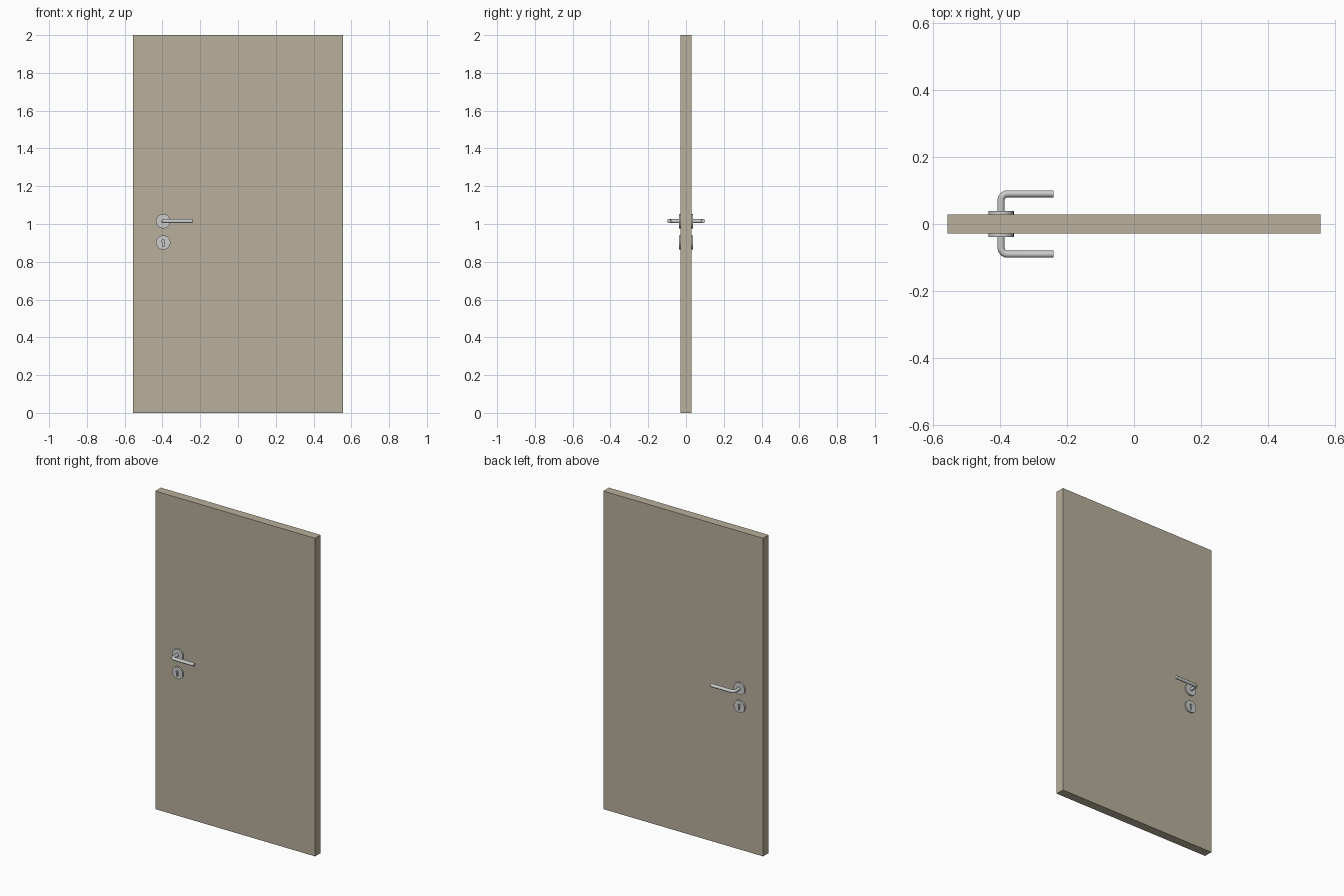
import bpy, bmesh, math
from mathutils import Vector

if "Cube" in bpy.data.objects:
    bpy.data.objects.remove(bpy.data.objects["Cube"])

HW, HT = 0.556, 0.028          # door half width and half thickness
X, Z_LEVER, Z_LOCK = -0.396, 1.015, 0.902
R, FACE = 0.038, 0.038         # rosette radius and front plane


def mesh_object(name, bm):
    bmesh.ops.recalc_face_normals(bm, faces=bm.faces)
    me = bpy.data.meshes.new(name)
    bm.to_mesh(me)
    bm.free()
    ob = bpy.data.objects.new(name, me)
    bpy.context.collection.objects.link(ob)
    return ob


def extrude_outline(name, pts, y0, y1):
    """Solid from an (x, z) outline, running from y0 to y1."""
    bm = bmesh.new()
    f = bm.faces.new([bm.verts.new((x, y0, z)) for x, z in pts])
    ext = bmesh.ops.extrude_face_region(bm, geom=[f])
    vs = [v for v in ext["geom"] if isinstance(v, bmesh.types.BMVert)]
    bmesh.ops.translate(bm, verts=vs, vec=(0, y1 - y0, 0))
    if f.is_valid and len(bm.faces) < len(pts) + 2:
        bm.faces.new([v for v in f.verts])
    return mesh_object(name, bm)


def arc(cx, cz, r, a0, a1, n):
    return [(cx + r * math.cos(math.radians(a0 + (a1 - a0) * i / n)),
             cz + r * math.sin(math.radians(a0 + (a1 - a0) * i / n))) for i in range(n + 1)]


def finish(ob):
    """Mirror to the back side and shade smooth with sharp edges."""
    ob.modifiers.new("both_sides", 'MIRROR').use_axis = (False, True, False)
    bpy.ops.object.select_all(action='DESELECT')
    ob.select_set(True)
    bpy.context.view_layer.objects.active = ob
    bpy.ops.object.shade_smooth_by_angle(angle=math.radians(35))


# door leaf
door = extrude_outline("door_leaf", [(-HW, 0), (HW, 0), (HW, 2), (-HW, 2)], -HT, HT)
mat = bpy.data.materials.new("door_paint")
mat.diffuse_color = (0.48, 0.43, 0.33, 1)
mat.use_nodes = True
mat.node_tree.nodes["Principled BSDF"].inputs["Base Color"].default_value = mat.diffuse_color
door.data.materials.append(mat)

# round plates behind the lever and around the keyhole
lever_plate = extrude_outline("lever_plate", arc(X, Z_LEVER, R, 0, 360, 48)[:-1], -FACE, -HT + 0.002)
lock_plate = extrude_outline("lock_plate", arc(X, Z_LOCK, R, 0, 360, 48)[:-1], -FACE, -HT + 0.002)

# keyhole recess
zk = Z_LOCK + 0.008
hole = arc(X, zk, 0.008, -60, 240, 16) + [(X - 0.004, Z_LOCK - 0.022), (X + 0.004, Z_LOCK - 0.022)]
cutter = extrude_outline("keyhole_cutter", hole, -FACE - 0.01, -HT - 0.001)
cutter.hide_render = True
cutter.display_type = 'WIRE'
cut = lock_plate.modifiers.new("keyhole", 'BOOLEAN')
cut.object = cutter
cut.solver = 'EXACT'

# lever: round bar bent through a right angle
y_bar, bend = -0.09, 0.02
path = [(X, -HT)] + arc(X + bend, y_bar + bend, bend, 180, 270, 10) + [(-0.24, y_bar)]
cu = bpy.data.curves.new("lever", 'CURVE')
cu.dimensions = '3D'
cu.bevel_depth = 0.0105
cu.bevel_resolution = 6
cu.use_fill_caps = True
sp = cu.splines.new('POLY')
sp.points.add(len(path) - 1)
for p, (x, y) in zip(sp.points, path):
    p.co = (x, y, Z_LEVER, 1)
tmp = bpy.data.objects.new("lever_path", cu)
bpy.context.collection.objects.link(tmp)
me = bpy.data.meshes.new_from_object(tmp.evaluated_get(bpy.context.evaluated_depsgraph_get()))
bpy.data.objects.remove(tmp)
lever = bpy.data.objects.new("lever", me)
bpy.context.collection.objects.link(lever)

for part in (lever_plate, lock_plate, lever):
    finish(part)
